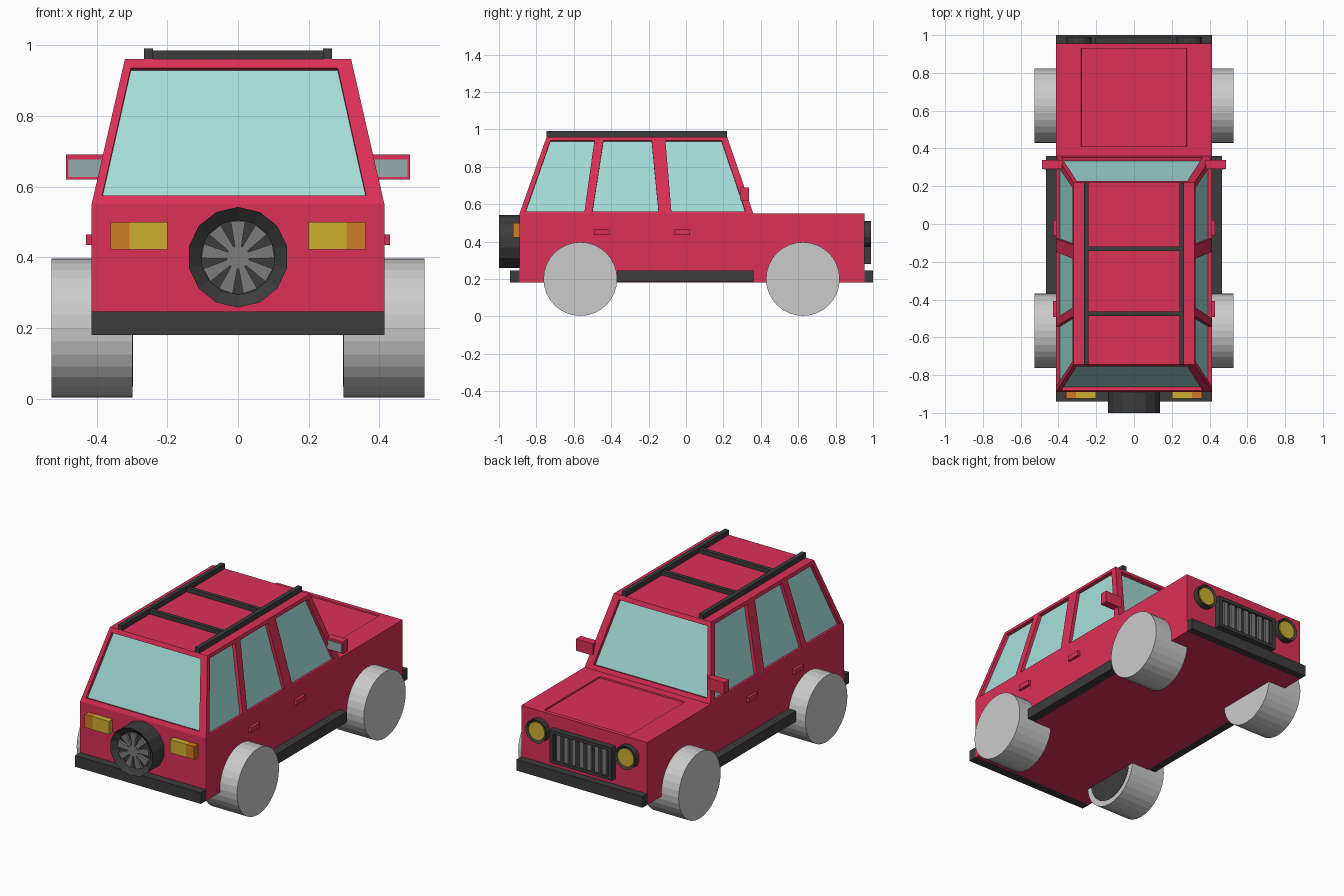
import bpy, bmesh
from math import pi, sin, cos
from mathutils import Matrix, Vector

if "Cube" in bpy.data.objects:
    bpy.data.objects.remove(bpy.data.objects["Cube"])


def material(name, rgb):
    m = bpy.data.materials.new(name)
    m.diffuse_color = (*rgb, 1)
    m.use_nodes = True
    m.node_tree.nodes["Principled BSDF"].inputs["Base Color"].default_value = m.diffuse_color
    return m


RED = material("red_paint", (0.72, 0.03, 0.095))
GLASS = material("window_glass", (0.38, 0.74, 0.70))
MIRROR = material("mirror_glass", (0.30, 0.42, 0.42))
DARK = material("dark_trim", (0.045, 0.045, 0.045))
METAL = material("rim_metal", (0.2, 0.2, 0.2))
YELLOW = material("yellow_lens", (0.62, 0.43, 0.03))
ORANGE = material("orange_lens", (0.62, 0.20, 0.015))


def finish(name, bm, mat=None):
    bmesh.ops.recalc_face_normals(bm, faces=bm.faces)
    me = bpy.data.meshes.new(name)
    bm.to_mesh(me)
    bm.free()
    if mat:
        me.materials.append(mat)
    ob = bpy.data.objects.new(name, me)
    bpy.context.collection.objects.link(ob)
    return ob


def box_bm(x, y, z):
    bm = bmesh.new()
    bmesh.ops.create_cube(bm, size=1)
    for v in bm.verts:
        v.co = [lo + (hi - lo) * (c + 0.5) for c, (lo, hi) in zip(v.co, (x, y, z))]
    return bm


def box(name, x, y, z, mat):
    return finish(name, box_bm(x, y, z), mat)


def pair(name, x, y, z, mat):
    for side, s in (("right", 1), ("left", -1)):
        box(f"{side}_{name}", sorted((s * x[0], s * x[1])), y, z, mat)


def cyl(name, centre, r, depth, rot, segs, mat=None, rim=0, dish=0):
    # local +z is the outer face, optionally dished inside a rim
    bm = bmesh.new()
    bmesh.ops.create_cone(bm, cap_ends=True, segments=segs, radius1=r, radius2=r, depth=depth)
    if rim:
        cap = max(bm.faces, key=lambda f: f.calc_center_median().z)
        bmesh.ops.inset_individual(bm, faces=[cap], thickness=rim)
        bmesh.ops.translate(bm, verts=cap.verts, vec=(0, 0, -dish))
    bm.transform(Matrix.Translation(centre) @ rot)
    return finish(name, bm, mat)


TO_X = Matrix.Rotation(pi / 2, 4, 'Y')
TO_NEG_Y = Matrix.Rotation(pi / 2, 4, 'X')
TO_POS_Y = Matrix.Rotation(-pi / 2, 4, 'X')

# Lower body with a sunken bonnet panel
bm = box_bm((-0.414, 0.414), (-0.89, 0.955), (0.18, 0.55))
bmesh.ops.bisect_plane(bm, geom=bm.verts[:] + bm.edges[:] + bm.faces[:],
                       plane_co=(0, 0.36, 0), plane_no=(0, 1, 0))
panel = next(f for f in bm.faces
             if f.calc_center_median().z > 0.54 and f.calc_center_median().y > 0.36)
bmesh.ops.inset_individual(bm, faces=[panel], thickness=0.05)
for v in panel.verts:
    v.co.x = 0.28 if v.co.x > 0 else -0.28
    v.co.y = 0.93 if v.co.y > 0.65 else 0.41
bmesh.ops.inset_individual(bm, faces=[panel], thickness=0.002)
bmesh.ops.translate(bm, verts=panel.verts, vec=(0, 0, -0.008))
finish("body", bm, RED)


# Cabin: tapered shell with recessed windows
def shell(z):
    t = (z - 0.55) / 0.41
    return 0.414 - 0.094 * t, -0.89 + 0.145 * t, 0.36 - 0.14 * t


def wall_point(wall, u, z):
    hx, rear, front = shell(z)
    return Vector({"right": (hx, u, z), "left": (-hx, u, z),
                   "rear": (u, rear, z), "front": (u, front, z)}[wall])


def wall_ends(wall, z):
    hx, rear, front = shell(z)
    return (rear, front) if wall in ("right", "left") else (-hx, hx)


cabin = bmesh.new()


def quad(bm, pts):
    return bm.faces.new([bm.verts.new(p) for p in pts])


def build_wall(wall, zb, zt, windows):
    def strip(z0, z1, a, b):
        quad(cabin, [wall_point(wall, u, z) for u, z in
                     ((a[0], z0), (b[0], z0), (b[1], z1), (a[1], z1))])

    def ends(z0, z1):
        return zip(wall_ends(wall, z0), wall_ends(wall, z1))

    strip(0.55, zb, *ends(0.55, zb))
    strip(zt, 0.96, *ends(zt, 0.96))
    left, last = ends(zb, zt)
    for i, (b0, b1, t0, t1) in enumerate(windows):
        strip(zb, zt, left, (b0, t0))
        left = (b1, t1)
        rim = [wall_point(wall, u, z) for u, z in ((b0, zb), (b1, zb), (t1, zt), (t0, zt))]
        n = (rim[1] - rim[0]).cross(rim[3] - rim[0]).normalized()
        if n.dot(rim[0] - Vector((0, -0.26, 0.5))) > 0:
            n = -n
        inner = [p + n * 0.02 for p in rim]
        for k in range(4):
            j = (k + 1) % 4
            quad(cabin, (rim[k], rim[j], inner[j], inner[k]))
        pane = bmesh.new()
        face = quad(pane, inner)
        ext = bmesh.ops.extrude_face_region(pane, geom=[face])
        bmesh.ops.translate(pane, vec=n * 0.006,
                            verts=[g for g in ext["geom"] if isinstance(g, bmesh.types.BMVert)])
        finish(f"{wall}_window_{i + 1}", pane, GLASS)
    strip(zb, zt, left, last)


side_windows = [(-0.858, -0.543, -0.725, -0.49), (-0.50, -0.147, -0.441, -0.184),
                (-0.078, 0.318, -0.11, 0.19)]
for wall in ("right", "left"):
    build_wall(wall, 0.56, 0.94, side_windows)
for wall in ("rear", "front"):
    build_wall(wall, 0.575, 0.935, [(-0.384, 0.362, -0.303, 0.282)])
hx, rear, front = shell(0.96)
quad(cabin, [(-hx, rear, 0.96), (hx, rear, 0.96), (hx, front, 0.96), (-hx, front, 0.96)])
bmesh.ops.remove_doubles(cabin, verts=cabin.verts, dist=0.0005)
finish("cabin", cabin, RED)

# Roof rack
pair("roof_rail", (0.24, 0.266), (-0.745, 0.22), (0.958, 0.99), DARK)
for i, y in enumerate((-0.475, -0.13)):
    box(f"roof_crossbar_{i + 1}", (-0.242, 0.242), (y - 0.012, y + 0.012), (0.958, 0.985), DARK)

# Bumpers and side steps
box("rear_bumper", (-0.414, 0.414), (-0.94, -0.88), (0.18, 0.246), DARK)
box("front_bumper", (-0.414, 0.414), (0.95, 1.0), (0.18, 0.246), DARK)
pair("side_step", (0.41, 0.465), (-0.37, 0.36), (0.183, 0.246), DARK)

# Door handles, mirrors, tail lights
for i, y in enumerate((-0.45, -0.02)):
    pair(f"door_handle_{i + 1}", (0.41, 0.43), (y - 0.042, y + 0.042), (0.435, 0.465), RED)
pair("mirror_case", (0.375, 0.487), (0.292, 0.338), (0.62, 0.69), RED)
pair("mirror_glass", (0.385, 0.48), (0.288, 0.30), (0.627, 0.677), MIRROR)
pair("tail_light", (0.2, 0.307), (-0.925, -0.88), (0.422, 0.5), YELLOW)
pair("indicator", (0.307, 0.36), (-0.925, -0.88), (0.422, 0.5), ORANGE)

# Wheels, with dark inner discs on the rear pair
for end, y in (("rear", -0.565), ("front", 0.625)):
    for side, s in (("right", 1), ("left", -1)):
        cyl(f"{end}_{side}_wheel", (s * 0.413, y, 0.2), 0.197, 0.228, TO_X, 32)
        if end == "rear":
            cyl(f"{side}_inner_disc", (s * 0.302, y, 0.2), 0.165, 0.01, TO_X, 32, DARK)

# Spare wheel with spokes
cyl("spare_tyre", (0, -0.94, 0.4), 0.142, 0.12, TO_NEG_Y, 14, DARK, rim=0.036, dish=0.03)
spokes = bmesh.new()
for i in range(9):
    a = 2 * pi * i / 9
    pts = [(r * sin(a + d), r * cos(a + d))
           for r, d in ((0.03, -0.3), (0.104, -0.2), (0.104, 0.2), (0.03, 0.3))]
    f = quad(spokes, [(x, -0.985, 0.4 + z) for x, z in pts])
    ext = bmesh.ops.extrude_face_region(spokes, geom=[f])
    bmesh.ops.translate(spokes, vec=(0, 0.02, 0),
                        verts=[g for g in ext["geom"] if isinstance(g, bmesh.types.BMVert)])
finish("spare_spokes", spokes, METAL)
cyl("spare_hub", (0, -0.975, 0.4), 0.034, 0.022, TO_NEG_Y, 9, METAL)

# Headlights and grille
for side, s in (("right", 1), ("left", -1)):
    cyl(f"{side}_headlight_ring", (s * 0.293, 0.968, 0.44), 0.07, 0.044, TO_POS_Y, 14, DARK,
        rim=0.015, dish=0.012)
    cyl(f"{side}_headlight_lens", (s * 0.293, 0.97, 0.44), 0.054, 0.03, TO_POS_Y, 14, YELLOW)
box("grille_back", (-0.2, 0.2), (0.95, 0.968), (0.28, 0.475), DARK)
pair("grille_side", (0.18, 0.205), (0.95, 0.99), (0.28, 0.475), DARK)
for name, z in (("bottom", 0.28), ("top", 0.455)):
    box(f"grille_{name}", (-0.2, 0.2), (0.95, 0.99), (z, z + 0.02), DARK)
for i in range(7):
    x = (i - 3) * 0.05
    box(f"grille_slat_{i + 1}", (x - 0.013, x + 0.013), (0.96, 0.982), (0.3, 0.455), METAL)
